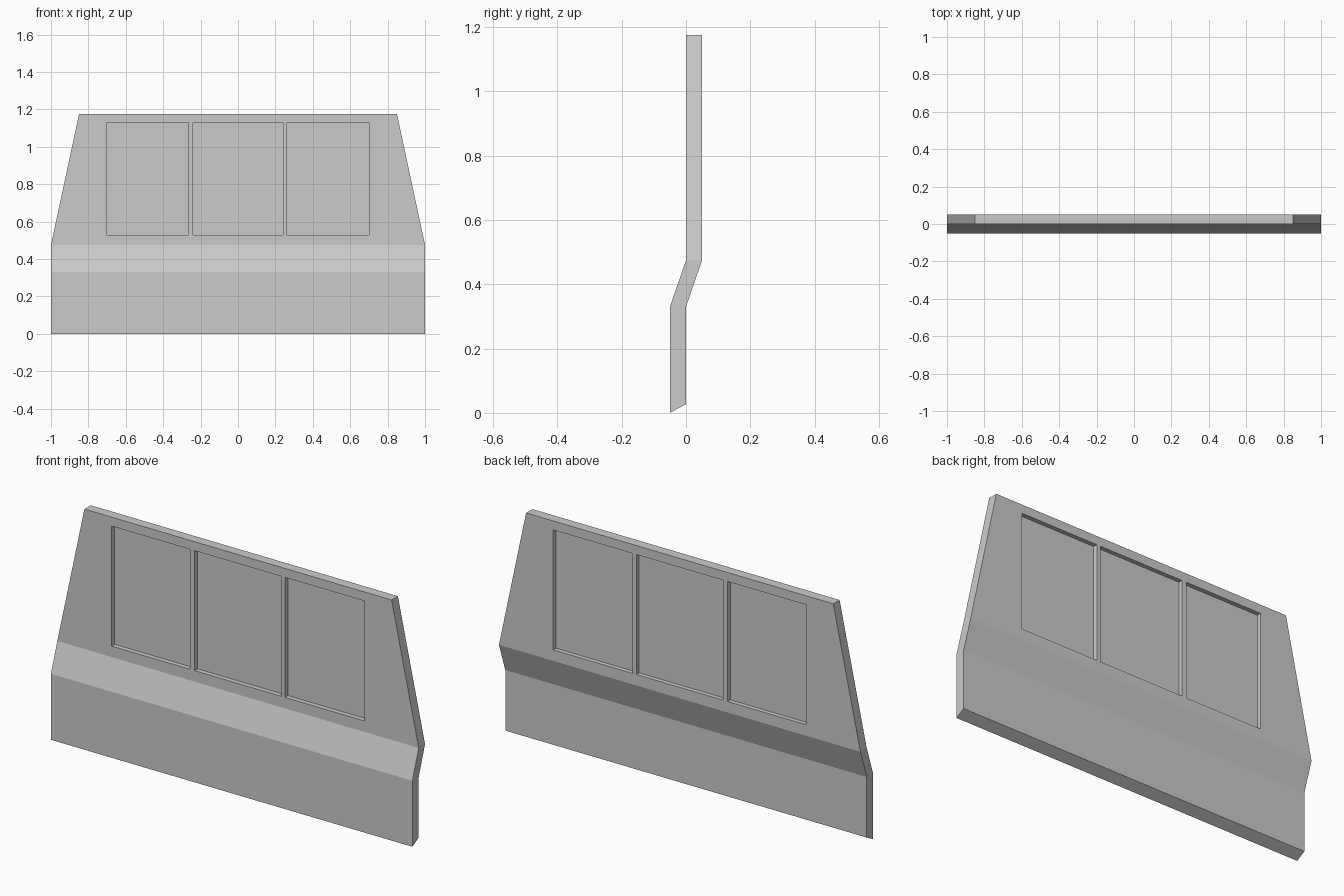
import bpy, bmesh

cube = bpy.data.objects.get("Cube")
if cube:
    bpy.data.objects.remove(cube, do_unlink=True)

grey = bpy.data.materials.new("plain grey")
grey.use_nodes = True
colour = (0.6, 0.6, 0.6, 1)
grey.diffuse_color = colour
grey.node_tree.nodes["Principled BSDF"].inputs["Base Color"].default_value = colour


def add_mesh(name, bm):
    bmesh.ops.recalc_face_normals(bm, faces=bm.faces)
    mesh = bpy.data.meshes.new(name)
    bm.to_mesh(mesh)
    bm.free()
    mesh.materials.append(grey)
    obj = bpy.data.objects.new(name, mesh)
    bpy.context.scene.collection.objects.link(obj)
    return obj


def add_box(name, x0, x1, y0, y1, z0, z1):
    bm = bmesh.new()
    bmesh.ops.create_cube(bm, size=1)
    for v in bm.verts:
        v.co = (x1 if v.co.x > 0 else x0,
                y1 if v.co.y > 0 else y0,
                z1 if v.co.z > 0 else z0)
    return add_mesh(name, bm)


# Door panel: stepped sheet, each level holds half width, front y/z, back y/z
levels = [
    (1.0, -0.05, 0.0, 0.0, 0.027),
    (1.0, -0.05, 0.33, 0.0, 0.33),
    (1.0, 0.0, 0.475, 0.05, 0.475),
    (0.85, 0.0, 1.175, 0.05, 1.175),
]
bm = bmesh.new()
rings = []
for half, fy, fz, by, bz in levels:
    corners = [(-half, fy, fz), (half, fy, fz), (half, by, bz), (-half, by, bz)]
    rings.append([bm.verts.new(c) for c in corners])
for low, high in zip(rings, rings[1:]):
    for i in range(4):
        j = (i + 1) % 4
        bm.faces.new((low[i], low[j], high[j], high[i]))
bm.faces.new(rings[0])
bm.faces.new(rings[-1])
panel = add_mesh("door_panel", bm)

# Three window openings, leaving two narrow upright bars
sill, head = 0.53, 1.13
openings = [("right", -0.70, -0.265), ("centre", -0.24, 0.24), ("left", 0.26, 0.70)]
for side, x0, x1 in openings:
    cutter = add_box(side + "_cutter", x0, x1, -0.1, 0.15, sill, head)
    cutter.hide_render = True
    cut = panel.modifiers.new(side + "_opening", "BOOLEAN")
    cut.operation = "DIFFERENCE"
    cut.solver = "EXACT"
    cut.object = cutter
    bpy.context.view_layer.objects.active = panel
    bpy.ops.object.modifier_apply(modifier=cut.name)
    bpy.data.objects.remove(cutter, do_unlink=True)

    # Thin window pane set midway in the opening
    add_box(side + "_window_pane", x0, x1, 0.024, 0.028, sill, head)
